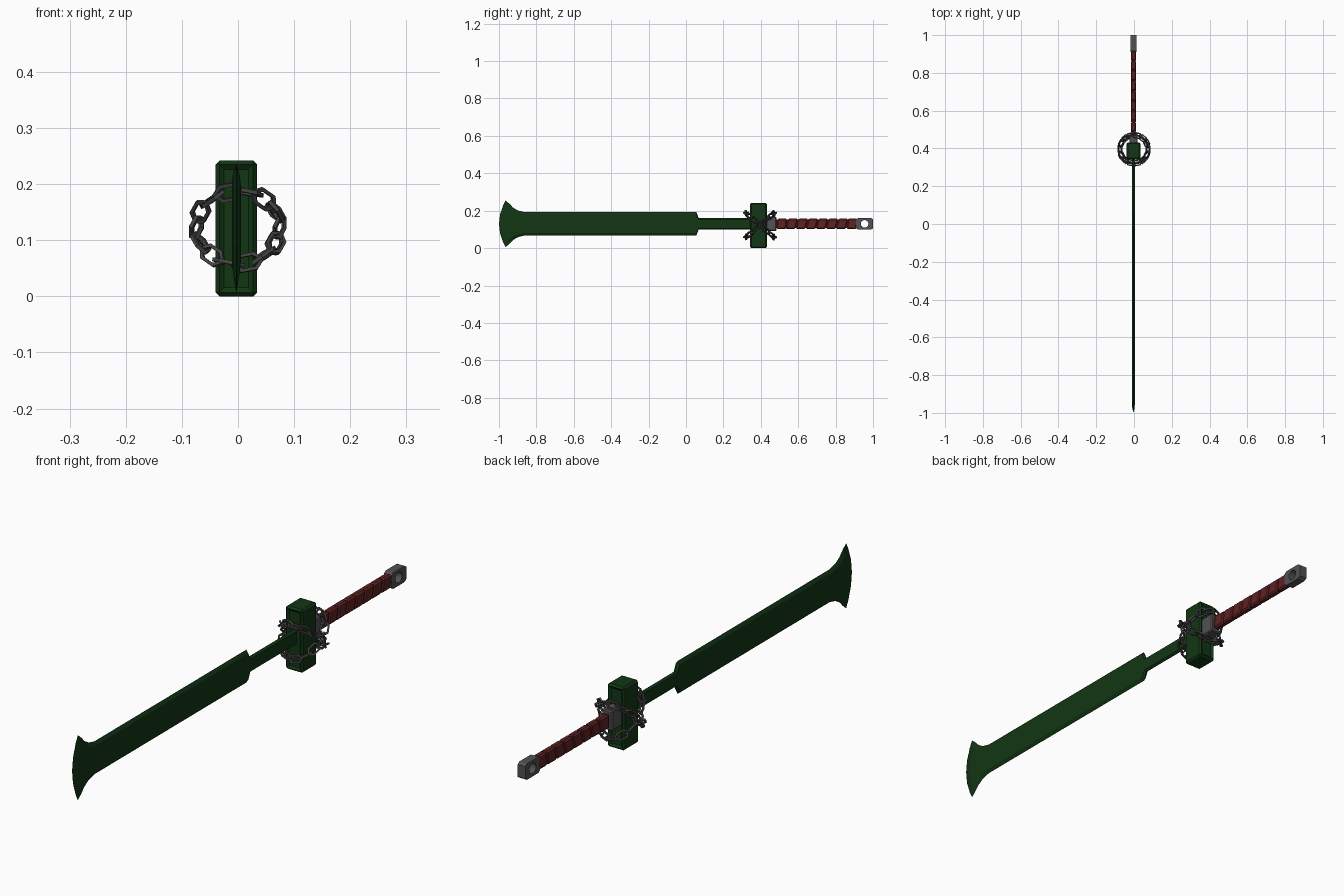
import bpy, bmesh, math, random
from mathutils import Matrix, Vector

if "Cube" in bpy.data.objects:
    bpy.data.objects.remove(bpy.data.objects["Cube"])

random.seed(4)
CX, CZ = -0.003, 0.13          # blade axis


def material(name, rgb):
    m = bpy.data.materials.new(name)
    m.diffuse_color = (*rgb, 1)
    m.use_nodes = True
    m.node_tree.nodes["Principled BSDF"].inputs["Base Color"].default_value = m.diffuse_color
    return m


GREEN = material("dark_green", (0.006, 0.036, 0.007))
RED = material("grip_red", (0.12, 0.016, 0.017))
STEEL = material("steel_grey", (0.085, 0.085, 0.088))
IRON = material("chain_iron", (0.06, 0.058, 0.06))


def finish(name, bm, mat):
    bmesh.ops.recalc_face_normals(bm, faces=bm.faces)
    me = bpy.data.meshes.new(name)
    bm.to_mesh(me)
    bm.free()
    ob = bpy.data.objects.new(name, me)
    bpy.context.collection.objects.link(ob)
    me.materials.append(mat)
    return ob


def add_box(bm, center, size, bevel=0.0, shear=0.0):
    """Bevelled box; shear slides its top along y."""
    part = bmesh.new()
    bmesh.ops.create_cube(part, size=1)
    for v in part.verts:
        v.co = Vector([a * b for a, b in zip(v.co, size)])
    if bevel:
        bmesh.ops.bevel(part, geom=part.edges[:], offset=bevel, segments=1, affect='EDGES')
    for v in part.verts:
        v.co.y += shear * v.co.z
        v.co += Vector(center)
    me = bpy.data.meshes.new("tmp")
    part.to_mesh(me)
    part.free()
    bm.from_mesh(me)
    bpy.data.meshes.remove(me)


# Blade: stations of (y at centre, y at edge, half height, half thickness)
stations = [(-1.0, -0.965, 0.125, 0.0), (-0.975, -0.945, 0.108, 0.006),
            (-0.94, -0.925, 0.087, 0.008), (-0.905, -0.90, 0.072, 0.008),
            (-0.865, -0.865, 0.063, 0.008), (0.055, 0.055, 0.063, 0.008),
            (0.068, 0.068, 0.03, 0.008), (0.37, 0.37, 0.03, 0.008)]
across = [-1, -0.8, -0.4, 0, 0.4, 0.8, 1]
bm = bmesh.new()
for side in (-1, 1):
    rows = []
    for yc, ye, h, t in stations:
        rows.append([bm.verts.new((CX + side * (0 if abs(v) == 1 else t),
                                   yc + (ye - yc) * v * v, CZ + h * v)) for v in across])
    for a, b in zip(rows, rows[1:]):
        for i in range(len(across) - 1):
            bm.faces.new((a[i], a[i + 1], b[i + 1], b[i]))
bmesh.ops.remove_doubles(bm, verts=bm.verts, dist=1e-5)
finish("blade", bm, GREEN)

# Guard block with recessed front and back panels
bm = bmesh.new()
add_box(bm, (CX, 0.387, 0.121), (0.074, 0.09, 0.242), 0.007)
bm.normal_update()
panels = [f for f in bm.faces if abs(f.normal.y) > 0.99]
bmesh.ops.inset_individual(bm, faces=panels, thickness=0.012, depth=-0.006)
finish("guard", bm, GREEN)

# Collar between guard and grip
bm = bmesh.new()
add_box(bm, (CX, 0.452, 0.13), (0.044, 0.062, 0.076), 0.004)
finish("collar", bm, STEEL)

# Grip: core plus slanted wraps
bm = bmesh.new()
add_box(bm, (CX, 0.70, 0.13), (0.018, 0.44, 0.046))
n, y0, y1 = 8, 0.485, 0.915
step = (y1 - y0) / n
for i in range(n):
    add_box(bm, (CX, y0 + step * (i + 0.5), 0.13), (0.026, step * 0.97, 0.055), 0.006,
            0.25 if 0 < i < n - 1 else 0.1)
finish("grip", bm, RED)

# Pommel: square plate with a round hole through it
bm = bmesh.new()
segs, py, half = 24, 0.955, (0.045, 0.031)
loops = []
for x in (-0.016, 0.016):
    outer, hole = [], []
    for i in range(segs):
        a = 2 * math.pi * (i + 0.5) / segs
        c, s = math.cos(a), math.sin(a)
        k = 1 / max(abs(c), abs(s))
        k = min(k, 1.88 / (abs(c) + abs(s)))
        outer.append(bm.verts.new((CX + x, py + half[0] * c * k, 0.13 + half[1] * s * k)))
        hole.append(bm.verts.new((CX + x, py + 0.02 * c, 0.13 + 0.02 * s)))
    loops += [outer, hole]
for p, q in ((0, 1), (2, 3), (0, 2), (1, 3)):
    for i in range(segs):
        j = (i + 1) % segs
        bm.faces.new((loops[p][i], loops[p][j], loops[q][j], loops[q][i]))
finish("pommel", bm, STEEL)


# Chains: two tilted loops of angular links crossing around the guard
def add_link(bm, mat, length=0.027, width=0.014, r=0.0048):
    rings = []
    for i in range(6):
        a = math.pi * i / 3
        d = Vector((math.cos(a), math.sin(a), 0))
        c = Vector((d.x * length, d.y * width * 1.1, 0))
        rings.append([bm.verts.new(mat @ (c + d * r * math.cos(b) + Vector((0, 0, r * math.sin(b)))))
                      for b in [math.pi * (k + 0.5) / 2 for k in range(4)]])
    for i in range(6):
        p, q = rings[i], rings[(i + 1) % 6]
        for k in range(4):
            m = (k + 1) % 4
            bm.faces.new((p[k], q[k], q[m], p[m]))


for name, sign in (("chain_a", 1), ("chain_b", -1)):
    bm = bmesh.new()
    count = 14
    for i in range(count):
        a = 2 * math.pi * i / count
        pos = Vector((0.074 * math.cos(a), 0.396 + 0.074 * math.sin(a),
                      0.123 + sign * 0.064 * math.sin(a)))
        tan = Vector((-0.074 * math.sin(a), 0.074 * math.cos(a),
                      sign * 0.064 * math.cos(a))).normalized()
        up = Vector((0, -sign * 0.064, 0.074)).normalized()
        side = up.cross(tan)
        rot = Matrix((tan, side, up)).transposed().to_4x4()
        twist = math.radians((45 if i % 2 else -45) + random.uniform(-15, 15))
        add_link(bm, Matrix.Translation(pos) @ rot @ Matrix.Rotation(twist, 4, 'X'))
    finish(name, bm, IRON)
